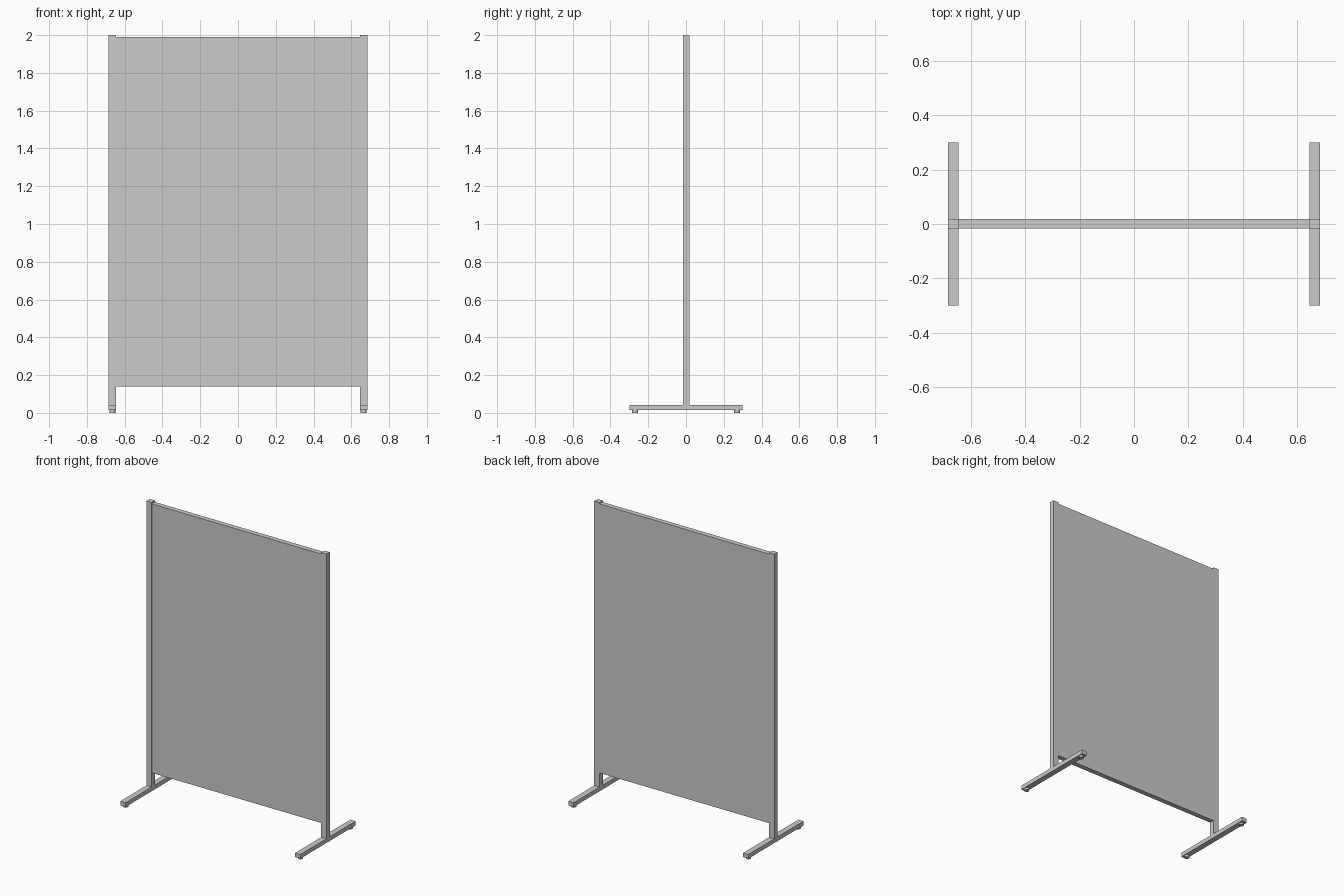
import bpy

cube = bpy.data.objects.get("Cube")
if cube:
    bpy.data.objects.remove(cube, do_unlink=True)

grey = bpy.data.materials.new("light_grey")
grey.use_nodes = True
colour = (0.6, 0.6, 0.6, 1)
grey.diffuse_color = colour
grey.node_tree.nodes["Principled BSDF"].inputs["Base Color"].default_value = colour


def box(name, low, high):
    """Box between two opposite corners."""
    centre = [(a + b) / 2 for a, b in zip(low, high)]
    bpy.ops.mesh.primitive_cube_add(size=1, location=centre)
    ob = bpy.context.object
    ob.name = name
    ob.scale = [b - a for a, b in zip(low, high)]
    bpy.ops.object.transform_apply(location=False, rotation=False, scale=True)
    ob.data.materials.append(grey)
    return ob


INNER, OUTER = 0.645, 0.685   # post sides
FRONT, BACK = -0.017, 0.019   # panel and post depth

# Screen panel hung between the posts
box("screen_panel", (-INNER, FRONT + 0.001, 0.14), (INNER, BACK - 0.001, 1.99))

for side, label in ((-1, "right"), (1, "left")):
    x0, x1 = sorted((side * INNER, side * OUTER))
    box(label + "_post", (x0, FRONT, 0.043), (x1, BACK, 2.0))
    box(label + "_foot_bar", (x0, -0.3, 0.014), (x1, 0.3, 0.043))
    # Small round glides under each end of the foot
    for y, end in ((-0.27, "front"), (0.27, "back")):
        bpy.ops.mesh.primitive_cylinder_add(
            vertices=16, radius=0.016, depth=0.014,
            location=((x0 + x1) / 2, y, 0.007))
        pad = bpy.context.object
        pad.name = f"{label}_{end}_glide"
        pad.data.materials.append(grey)
        bpy.ops.object.shade_smooth_by_angle()
